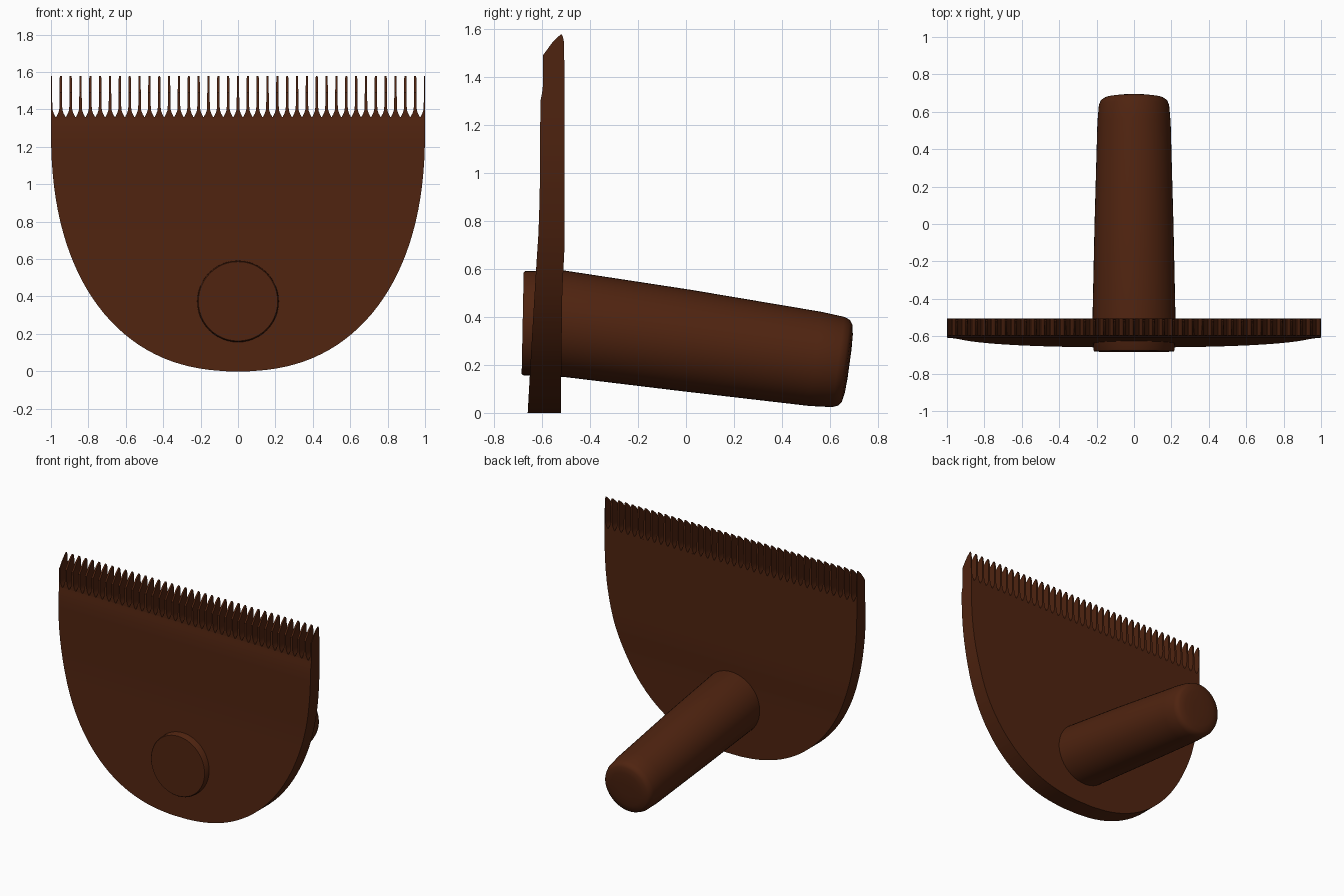
import bpy, bmesh, math

if "Cube" in bpy.data.objects:
    bpy.data.objects.remove(bpy.data.objects["Cube"])

wood = bpy.data.materials.new("dark brown wood")
wood.diffuse_color = (0.078, 0.017, 0.005, 1)
wood.use_nodes = True
wood.node_tree.nodes["Principled BSDF"].inputs["Base Color"].default_value = wood.diffuse_color


def interp(table, z):
    for (a, u), (b, v) in zip(table, table[1:]):
        if z <= b:
            return u + (v - u) * max(0, z - a) / (b - a)
    return table[-1][1]


FRONT = [(0, -0.66), (0.3, -0.643), (0.6, -0.625), (0.75, -0.615), (0.9, -0.61), (1.3, -0.607),
         (1.35, -0.597), (1.49, -0.597), (1.55, -0.553), (1.578, -0.522)]
BACK = [(0, -0.522), (0.5, -0.516), (0.7, -0.506), (1.36, -0.506), (1.5, -0.508), (1.56, -0.51), (1.578, -0.518)]


def loft(bm, rings):
    vs = [[bm.verts.new(p) for p in r] for r in rings]
    n = len(vs[0])
    for a, b in zip(vs, vs[1:]):
        for i in range(n):
            j = (i + 1) % n
            bm.faces.new((a[i], a[j], b[j], b[i]))
    bm.faces.new(vs[0][::-1])
    bm.faces.new(vs[-1])


def finish(bm, name, angle):
    bmesh.ops.recalc_face_normals(bm, faces=bm.faces)
    me = bpy.data.meshes.new(name)
    bm.to_mesh(me)
    bm.free()
    me.materials.append(wood)
    ob = bpy.data.objects.new(name, me)
    bpy.context.collection.objects.link(ob)
    bpy.ops.object.select_all(action='DESELECT')
    ob.select_set(True)
    bpy.context.view_layer.objects.active = ob
    bpy.ops.object.shade_smooth_by_angle(angle=math.radians(angle))


def section(x0, x1, z):
    f, b = interp(FRONT, z), interp(BACK, z)
    return [(x0, f, z), (x1, f, z), (x1, b, z), (x0, b, z)]


# Rounded plate: half-width follows a superellipse up to the tooth roots
bm = bmesh.new()
rings = []
N = 32
for i in range(N + 1):
    t = math.radians(1) + math.radians(89) * i / N
    w = math.sin(t) ** (2 / 2.3)
    z = 1.3 * (1 - math.cos(t) ** (2 / 2.3)) if i < N else 1.3
    rings.append(section(-w, w, z))
rings[0] = section(-0.06, 0.06, 0)
rings = [rings[0]] + [r for r in rings[1:] if r[1][0] > 0.09]
rings += [section(-1, 1, 1.335), section(-1, 1, 1.36)]
loft(bm, rings)
finish(bm, "comb_plate", 35)

# Thin teeth with flared roots and slanted tips
bm = bmesh.new()
COUNT = 39
pitch = 2 / (COUNT - 1)
profile = [(1.355, pitch / 2), (1.365, 0.022), (1.378, 0.015), (1.395, 0.009), (1.42, 0.007),
           (1.49, 0.0065), (1.55, 0.006), (1.566, 0.006), (1.578, 0.005)]
for k in range(COUNT):
    x = -1 + k * pitch
    loft(bm, [section(max(-1, x - h), min(1, x + h), z) for z, h in profile])
finish(bm, "comb_teeth", 35)

# Tapered, downward tilted handle whose end pokes through the plate
bm = bmesh.new()
SIDES = 48
rings = []
# y centre, z centre, radius, tilt (y shift per unit of height)
for y, zc, r, tilt in [(-0.681, 0.374, 0.212, 0.02), (-0.675, 0.374, 0.217, 0.02), (-0.51, 0.372, 0.222, 0.0),
                       (0.0, 0.302, 0.211, 0.1), (0.54, 0.225, 0.196, 0.137), (0.635, 0.212, 0.188, 0.137),
                       (0.66, 0.209, 0.178, 0.137), (0.672, 0.207, 0.160, 0.137), (0.679, 0.206, 0.12, 0.137),
                       (0.682, 0.206, 0.06, 0.137)]:
    ring = []
    for i in range(SIDES):
        a = 2 * math.pi * i / SIDES
        dz = r * math.sin(a)
        ring.append((r * math.cos(a), y + tilt * dz, zc + dz))
    rings.append(ring)
loft(bm, rings)
finish(bm, "handle", 40)
